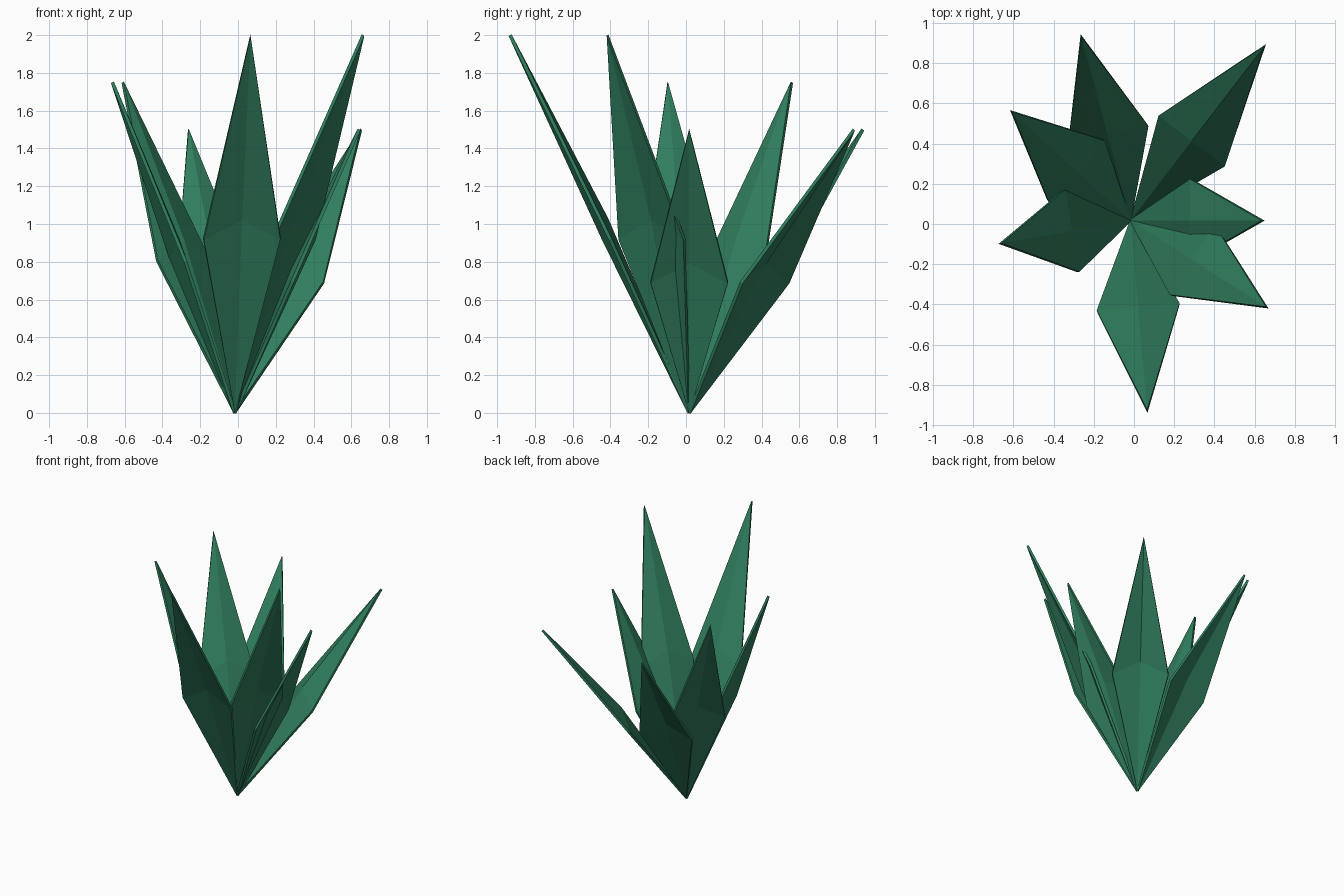
import bpy
from math import cos, sin, radians
from mathutils import Vector

if "Cube" in bpy.data.objects:
    bpy.data.objects.remove(bpy.data.objects["Cube"])

green = bpy.data.materials.new("leaf_green")
green.diffuse_color = (0.03, 0.21, 0.11, 1)
green.use_nodes = True
green.node_tree.nodes["Principled BSDF"].inputs["Base Color"].default_value = green.diffuse_color

ROOT = Vector((-0.017, 0.017, 0))
HALF_WIDTH, WIDEST, RIDGE = 0.205, 0.46, 0.105


def leaf(index):
    # Golden-angle spiral; reach and height cycle from leaf to leaf
    angle = radians(137.5 * index)
    out = Vector((cos(angle), sin(angle), 0))
    side = Vector((-sin(angle), cos(angle), 0)) * HALF_WIDTH
    reach = 0.658 + 0.147 * (index % 4)
    height = 1.5 + 0.25 * (index % 3)
    tip = out * reach + Vector((0, 0, height))
    middle = tip * WIDEST
    verts = [Vector(), middle - side, middle + Vector((0, 0, RIDGE)),
             middle + side, tip]
    mesh = bpy.data.meshes.new(f"leaf_{index + 1}")
    mesh.from_pydata([v + ROOT for v in verts], [],
                     [(0, 1, 2), (0, 2, 3), (1, 4, 2), (2, 4, 3)])
    mesh.materials.append(green)
    obj = bpy.data.objects.new(f"leaf_{index + 1}", mesh)
    bpy.context.collection.objects.link(obj)
    # Thin blade thickness
    solid = obj.modifiers.new("thickness", 'SOLIDIFY')
    solid.thickness = 0.018
    solid.offset = 0


# Seven folded leaves sharing one root point
for i in range(7):
    leaf(i)
